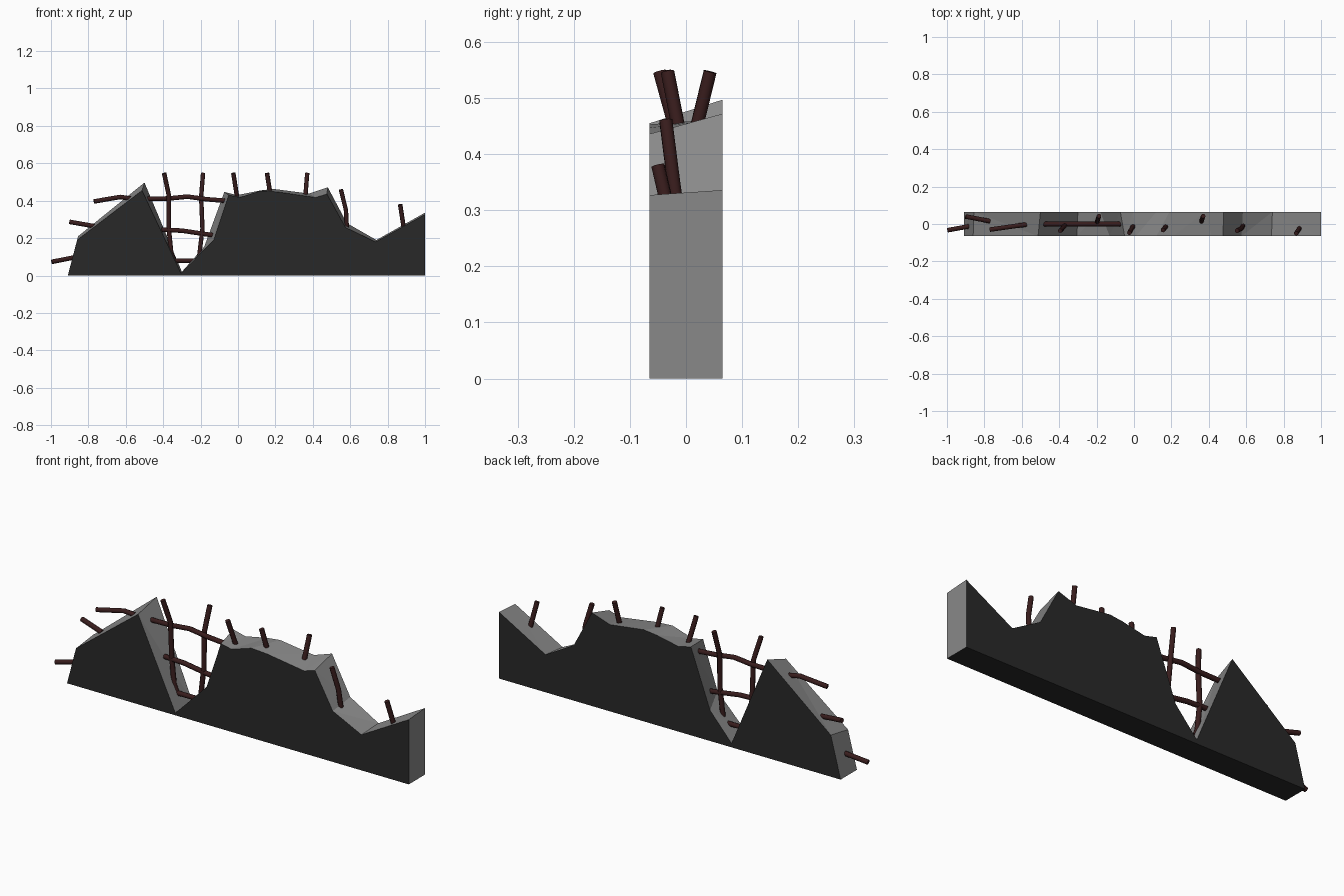
import bpy, bmesh, math

if "Cube" in bpy.data.objects:
    bpy.data.objects.remove(bpy.data.objects["Cube"])

T = 0.065    # half thickness of wall
R = 0.0122   # bar radius


def material(name, rgb):
    m = bpy.data.materials.new(name)
    m.diffuse_color = (*rgb, 1)
    m.use_nodes = True
    m.node_tree.nodes["Principled BSDF"].inputs["Base Color"].default_value = m.diffuse_color
    return m


concrete = material("broken_concrete", (0.25, 0.25, 0.25))
dark = material("dark_wall_face", (0.022, 0.022, 0.022))
rust = material("rusted_steel", (0.04, 0.012, 0.012))

# Broken wall: matching front and back outlines, bridged by flat facets
front = [(-.91, 0), (-.86, .19), (-.513, .455), (-.305, .012), (-.13, .19),
         (-.05, .43), (.01, .418), (.12, .453), (.21, .447), (.415, .417),
         (.475, .436), (.575, .257), (.735, .18), (1, .327), (1, 0)]
back = [(-.91, 0), (-.855, .21), (-.50, .497), (-.30, .02), (-.18, .155),
        (-.073, .447), (-.005, .43), (.12, .455), (.19, .463), (.38, .438),
        (.48, .472), (.582, .28), (.74, .19), (1, .336), (1, 0)]

bm = bmesh.new()
fv = [bm.verts.new((x, -T, z)) for x, z in front]
bv = [bm.verts.new((x, T, z)) for x, z in back]
n = len(fv)
for i in range(n):
    j = (i + 1) % n
    bm.faces.new((fv[i], bv[i], bv[j], fv[j]))
# Intact front, back and underside are dark
intact = [bm.faces.new(fv), bm.faces.new(bv[::-1])]
bm.faces.ensure_lookup_table()
for f in intact + [bm.faces[n - 1]]:
    f.material_index = 1
bmesh.ops.recalc_face_normals(bm, faces=bm.faces)
bmesh.ops.triangulate(bm, faces=bm.faces)
me = bpy.data.meshes.new("broken_wall")
bm.to_mesh(me)
bm.free()
me.materials.append(concrete)
me.materials.append(dark)
wall = bpy.data.objects.new("broken_wall", me)
bpy.context.collection.objects.link(wall)


def bar(name, *pts):
    """Bent round steel bar through the given points."""
    cu = bpy.data.curves.new(name, 'CURVE')
    cu.dimensions = '3D'
    cu.bevel_depth = R
    cu.bevel_resolution = 2
    cu.use_fill_caps = True
    sp = cu.splines.new('POLY')
    sp.points.add(len(pts) - 1)
    for p, co in zip(sp.points, pts):
        p.co = (*co, 1)
    cu.materials.append(rust)
    ob = bpy.data.objects.new(name, cu)
    bpy.context.collection.objects.link(ob)
    bpy.ops.object.select_all(action='DESELECT')
    ob.select_set(True)
    bpy.context.view_layer.objects.active = ob
    bpy.ops.object.convert(target='MESH')
    bpy.ops.object.shade_smooth_by_angle(angle=math.radians(65))


# Exposed lattice in the gap
bar("lattice_upright_left", (-.395, -.036, .547), (-.37, -.01, .43), (-.37, 0, .25),
    (-.357, 0, .12), (-.335, 0, .065))
bar("lattice_upright_right", (-.187, .043, .547), (-.197, .012, .42), (-.19, 0, .25),
    (-.208, 0, .1))
bar("lattice_rail_top", (-.485, 0, .41), (-.37, 0, .412), (-.27, 0, .422), (-.17, 0, .408), (-.07, 0, .40))
bar("lattice_rail_middle", (-.41, 0, .245), (-.3, 0, .24), (-.22, 0, .228), (-.13, 0, .215))
bar("lattice_rail_bottom", (-.36, 0, .08), (-.21, 0, .08))

# Bars sticking out of the left end
bar("left_bar_top", (-.77, -.03, .396), (-.63, -.01, .42), (-.575, -.003, .412))
bar("left_bar_middle", (-.90, .04, .287), (-.77, .015, .264))
bar("left_bar_bottom", (-.996, -.033, .073), (-.88, -.012, .096))

# Stubs along the broken top
bar("top_stub_1", (-.025, -.047, .547), (-.005, -.012, .42))
bar("top_stub_2", (.155, -.033, .547), (.172, -.012, .44))
bar("top_stub_3", (.37, .043, .547), (.36, .012, .42))
bar("top_stub_4", (.55, -.036, .46), (.577, -.022, .35), (.582, -.008, .25))
bar("top_stub_5", (.867, -.05, .38), (.887, -.02, .25))
